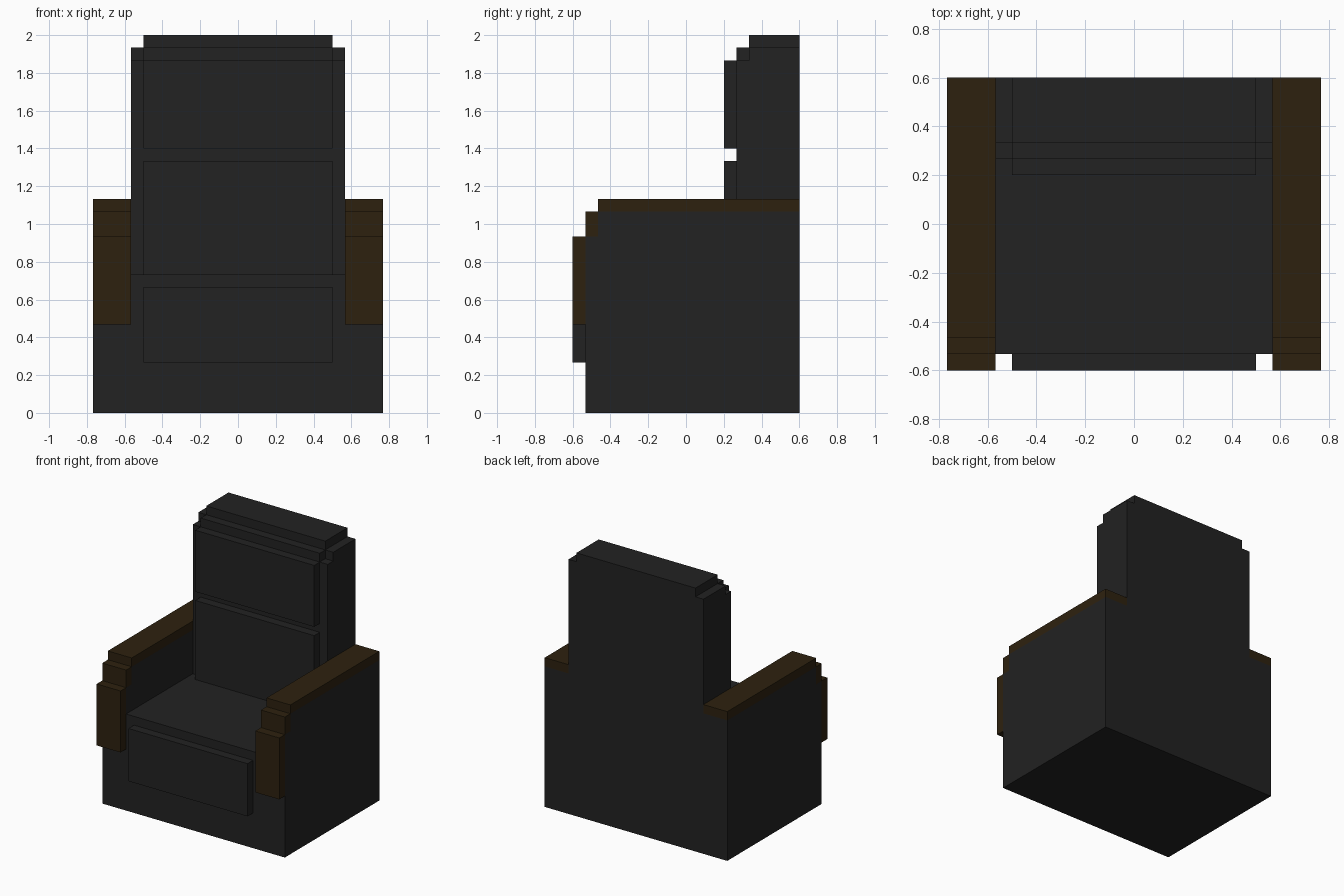
import bpy, bmesh

if "Cube" in bpy.data.objects:
    bpy.data.objects.remove(bpy.data.objects["Cube"])

U = 1 / 15  # grid unit of the blocky style


def material(name, color):
    m = bpy.data.materials.new(name)
    m.diffuse_color = (*color, 1)
    m.use_nodes = True
    m.node_tree.nodes["Principled BSDF"].inputs["Base Color"].default_value = m.diffuse_color
    return m


leather = material("black_leather", (0.016, 0.016, 0.016))
wood = material("dark_wood", (0.027, 0.0155, 0.0047))


def extrude(name, profiles, x0, x1, mat, mirror=False):
    """Extrude (y, z) side profiles from x0 to x1, all in grid units."""
    bm = bmesh.new()
    for prof in profiles:
        face = bm.faces.new([bm.verts.new((x0 * U, y * U, z * U)) for y, z in prof])
        ext = bmesh.ops.extrude_face_region(bm, geom=[face])["geom"]
        verts = [g for g in ext if isinstance(g, bmesh.types.BMVert)]
        bmesh.ops.translate(bm, verts=verts, vec=((x1 - x0) * U, 0, 0))
        if face.is_valid and not any(len(e.link_faces) == 2 for e in face.edges):
            bm.faces.new([v for v in face.verts])
    # close any open start caps
    bmesh.ops.holes_fill(bm, edges=[e for e in bm.edges if e.is_boundary])
    bmesh.ops.recalc_face_normals(bm, faces=bm.faces)
    mesh = bpy.data.meshes.new(name)
    bm.to_mesh(mesh)
    bm.free()
    mesh.materials.append(mat)
    ob = bpy.data.objects.new(name, mesh)
    bpy.context.collection.objects.link(ob)
    if mirror:
        ob.modifiers.new("Mirror", 'MIRROR')
    return ob


def rect(y0, y1, z0, z1):
    return [(y0, z0), (y1, z0), (y1, z1), (y0, z1)]


# Seat and backrest, one side profile
extrude("seat_and_back", [[(-8, 0), (9, 0), (9, 29), (5, 29), (5, 28),
                           (4, 28), (4, 11), (-8, 11)]], -8.5, 8.5, leather)

# Narrower stepped crown on the backrest
extrude("back_crown", [[(4, 28), (8, 28), (9, 29), (9, 30),
                        (5, 30), (5, 29), (4, 29)]], -7.5, 7.5, leather)

# Cushion panels
extrude("head_cushion", [rect(3, 4, 21, 28)], -7.5, 7.5, leather)
extrude("lumbar_cushion", [rect(3, 4, 11, 20)], -7.5, 7.5, leather)
extrude("footrest_panel", [rect(-9, -8, 4, 10)], -7.5, 7.5, leather)

# Arm bodies, both sides
extrude("arm_bodies", [[(-8, 0), (9, 0), (9, 16), (-7, 16), (-7, 14), (-8, 14)]],
        8.5, 11.5, leather, mirror=True)

# Stepped wooden trim over the arms
extrude("arm_trim", [rect(-7, 9, 16, 17), rect(-8, -7, 14, 16), rect(-9, -8, 7, 14)],
        8.5, 11.5, wood, mirror=True)
